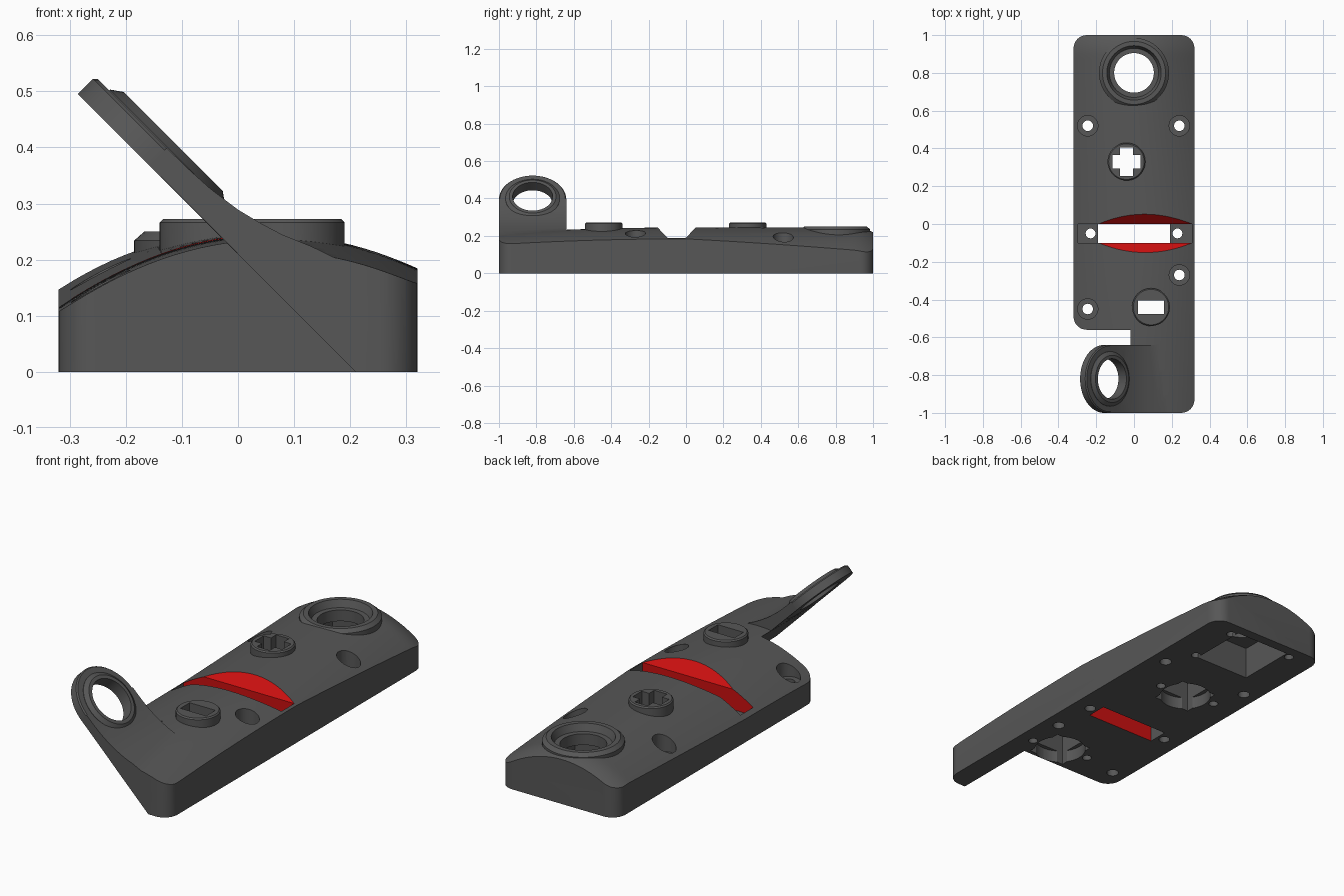
import bpy, bmesh, math
from mathutils import Vector, Matrix

if "Cube" in bpy.data.objects:
    bpy.data.objects.remove(bpy.data.objects["Cube"])


def material(name, rgb):
    m = bpy.data.materials.new(name)
    m.diffuse_color = (*rgb, 1)
    m.use_nodes = True
    m.node_tree.nodes["Principled BSDF"].inputs["Base Color"].default_value = m.diffuse_color
    return m


GREY = material("dark_grey", (0.095, 0.095, 0.095))
RED = material("red", (0.6, 0.005, 0.005))


def make(name, bm):
    bmesh.ops.recalc_face_normals(bm, faces=bm.faces)
    me = bpy.data.meshes.new(name)
    bm.to_mesh(me)
    bm.free()
    me.materials.append(GREY)
    ob = bpy.data.objects.new(name, me)
    bpy.context.collection.objects.link(ob)
    return ob


def prism(name, pts, vec):
    """Extrude a closed 3D polygon along a vector."""
    bm = bmesh.new()
    face = bm.faces.new([bm.verts.new(p) for p in pts])
    ext = bmesh.ops.extrude_face_region(bm, geom=[face])["geom"]
    bmesh.ops.translate(bm, vec=vec, verts=[g for g in ext if isinstance(g, bmesh.types.BMVert)])
    return make(name, bm)


def box(x0, x1, y0, y1, z0, z1):
    return prism("box", [(x0, y0, z0), (x1, y0, z0), (x1, y1, z0), (x0, y1, z0)], (0, 0, z1 - z0))


def lathe(name, profile, x, y, n=48, matrix=None):
    """Solid of revolution from (radius, height) pairs, capped at both ends."""
    bm = bmesh.new()
    rings = [[bm.verts.new((r * math.cos(2 * math.pi * i / n), r * math.sin(2 * math.pi * i / n), z))
              for i in range(n)] for r, z in profile]
    for a, b in zip(rings, rings[1:]):
        for i in range(n):
            j = (i + 1) % n
            bm.faces.new((a[i], a[j], b[j], b[i]))
    bm.faces.new(rings[0])
    bm.faces.new(rings[-1])
    bm.transform(matrix or Matrix.Translation((x, y, 0)))
    return make(name, bm)


def combine(target, tool, op="DIFFERENCE"):
    mod = target.modifiers.new(op, "BOOLEAN")
    mod.operation, mod.object, mod.solver = op, tool, "EXACT"
    bpy.context.view_layer.objects.active = target
    bpy.ops.object.modifier_apply(modifier=mod.name)
    bpy.data.objects.remove(tool)


def rounded(corners, steps=8):
    pts = []
    for i, (x, y, r) in enumerate(corners):
        p = Vector((x, y, 0))
        if r == 0:
            pts.append(p)
            continue
        d1 = (Vector((*corners[i - 1][:2], 0)) - p).normalized()
        d2 = (Vector((*corners[(i + 1) % len(corners)][:2], 0)) - p).normalized()
        c = p + r * (d1 + d2)
        for s in range(steps + 1):
            a = math.pi / 2 * s / steps
            pts.append(c - r * (d2 * math.cos(a) + d1 * math.sin(a)))
    return pts


def dome_height(x, y):
    back = max(y, 0)
    z = 0.245 - (0.9 + 0.19 * back) * (x - 0.06 + 0.085 * back) ** 2
    return z - 0.03 * min(y, 0) ** 2 - 0.025 * (max(y - 0.9, 0) / 0.1) ** 2


# Panel body: notched outline under a twisted domed top
body = prism("panel_body", rounded([(0.32, -1, 0.07), (0.32, 1, 0.07), (-0.32, 1, 0.07), (-0.32, -0.56, 0.07),
                                    (-0.02, -0.56, 0), (-0.02, -0.64, 0.035), (-0.06, -0.64, 0),
                                    (-0.06, -1, 0)]), (0, 0, 0.4))
bm = bmesh.new()
bmesh.ops.create_grid(bm, x_segments=32, y_segments=80, size=1)
base = bmesh.ops.extrude_face_region(bm, geom=bm.faces[:])["geom"]
low = {g for g in base if isinstance(g, bmesh.types.BMVert)}
for v in bm.verts:
    x, y = v.co.x * 0.36, v.co.y * 1.06
    v.co = (x, y, -0.1 if v in low else dome_height(x, y))
bmesh.ops.triangulate(bm, faces=[f for f in bm.faces if not all(v in low for v in f.verts)])
combine(body, make("dome", bm), "INTERSECT")

# Sloped underside of the front end
combine(body, prism("slope", [(0.21 + 0.05, -1.1, -0.05), (-0.4, -1.1, 0.61), (-0.4, -1.1, -0.05)],
                    (0, 0.54, 0)))

# Raised bosses and the large back ring
for x, y in ((-0.04, 0.33), (0.09, -0.44)):
    combine(body, lathe("boss", [(0.1, 0.15), (0.1, 0.266), (0.094, 0.272)], x, y), "UNION")
combine(body, lathe("back_ring", [(0.185, 0.1), (0.185, 0.234), (0.167, 0.25)], 0, 0.8, 64), "UNION")

# Slanted arm rising to the left, with a round ring end
arm_profile = [(0.2, 0.012), (0.2, 0.19), (0.13, 0.224), (0.08, 0.244), (0.04, 0.265), (0, 0.289),
               (-0.05, 0.327), (-0.09, 0.363), (-0.127, 0.399), (-0.158, 0.368)]
arm = prism("arm", [(x, -1, z) for x, z in arm_profile], (0, 0.36, 0))
tilt = Matrix.Translation((-0.158, -0.82, 0.368)) @ Matrix.Rotation(math.pi / 4, 4, "Y")
combine(arm, lathe("ring", [(0.18, 0), (0.18, 0.038), (0.174, 0.044)], 0, 0, 64, tilt), "UNION")
combine(arm, lathe("rim", [(0.145, 0.01), (0.145, 0.046), (0.125, 0.06)], 0, 0, 64, tilt), "UNION")
combine(body, arm, "UNION")
combine(body, lathe("ring_hole", [(0.107, -0.05), (0.107, 0.1)], 0, 0, 64, tilt))

# Back ring recess, hole and the pockets under each opening
combine(body, lathe("recess", [(0.13, 0.215), (0.148, 0.26)], 0, 0.8, 64))
combine(body, lathe("hole", [(0.105, -0.1), (0.105, 0.3)], 0, 0.8, 64))
combine(body, box(-0.15, 0.15, 0.65, 0.95, -0.1, 0.16))
for x, y in ((-0.04, 0.33), (0.09, -0.44)):
    combine(body, box(x - 0.1, x + 0.1, y - 0.1, y + 0.1, -0.1, 0.17))
    combine(body, lathe("pocket", [(0.12, -0.1), (0.12, 0.06)], x, y))

# Cross-shaped and rectangular openings
combine(body, box(-0.115, 0.035, 0.295, 0.365, 0.1, 0.4))
combine(body, box(-0.075, -0.005, 0.255, 0.405, 0.1, 0.4))
combine(body, box(0.02, 0.16, -0.477, -0.405, 0.1, 0.4))

# Slot with a flared mouth and end ledges
combine(body, prism("flare", [(-0.4, -0.1, 0.19), (-0.4, 0, 0.19), (-0.4, 0.08, 0.275), (-0.4, -0.18, 0.275)],
                    (0.8, 0, 0)))
combine(body, box(-0.297, 0.307, -0.1, 0, 0.09, 0.4))
combine(body, box(-0.19, 0.19, -0.1, 0, -0.1, 0.4))
for x in (-0.23, 0.23):
    combine(body, lathe("ledge_hole", [(0.026, -0.1), (0.026, 0.2)], x, -0.05, 24))

# Counterbored mounting holes
for x, y in ((0.24, 0.52), (-0.245, 0.52), (0.24, -0.27), (-0.245, -0.45)):
    combine(body, lathe("mount", [(0.028, -0.1), (0.028, 0.11), (0.054, 0.11), (0.054, 0.4)], x, y, 32))

# Blind screw holes on the underside
for x, y in ((0.17, 0.92), (0.17, 0.66), (-0.18, 0.93), (0.11, 0.33), (-0.19, 0.36),
             (-0.06, -0.42), (0.24, -0.46)):
    combine(body, lathe("screw", [(0.022, -0.1), (0.022, 0.07)], x, y, 20))

# Red on the long walls of the slot and its flare
body.data.materials.clear()
body.data.materials.append(GREY)
body.data.materials.append(RED)
for f in body.data.polygons:
    c = f.center
    wall = abs(f.normal.y) > 0.5 and 0.045 < abs(c.y + 0.05) < 0.13
    f.material_index = int(wall and abs(c.x) < 0.315)

bpy.ops.object.select_all(action="DESELECT")
body.select_set(True)
bpy.context.view_layer.objects.active = body
bpy.ops.object.shade_smooth_by_angle(angle=math.radians(30))
